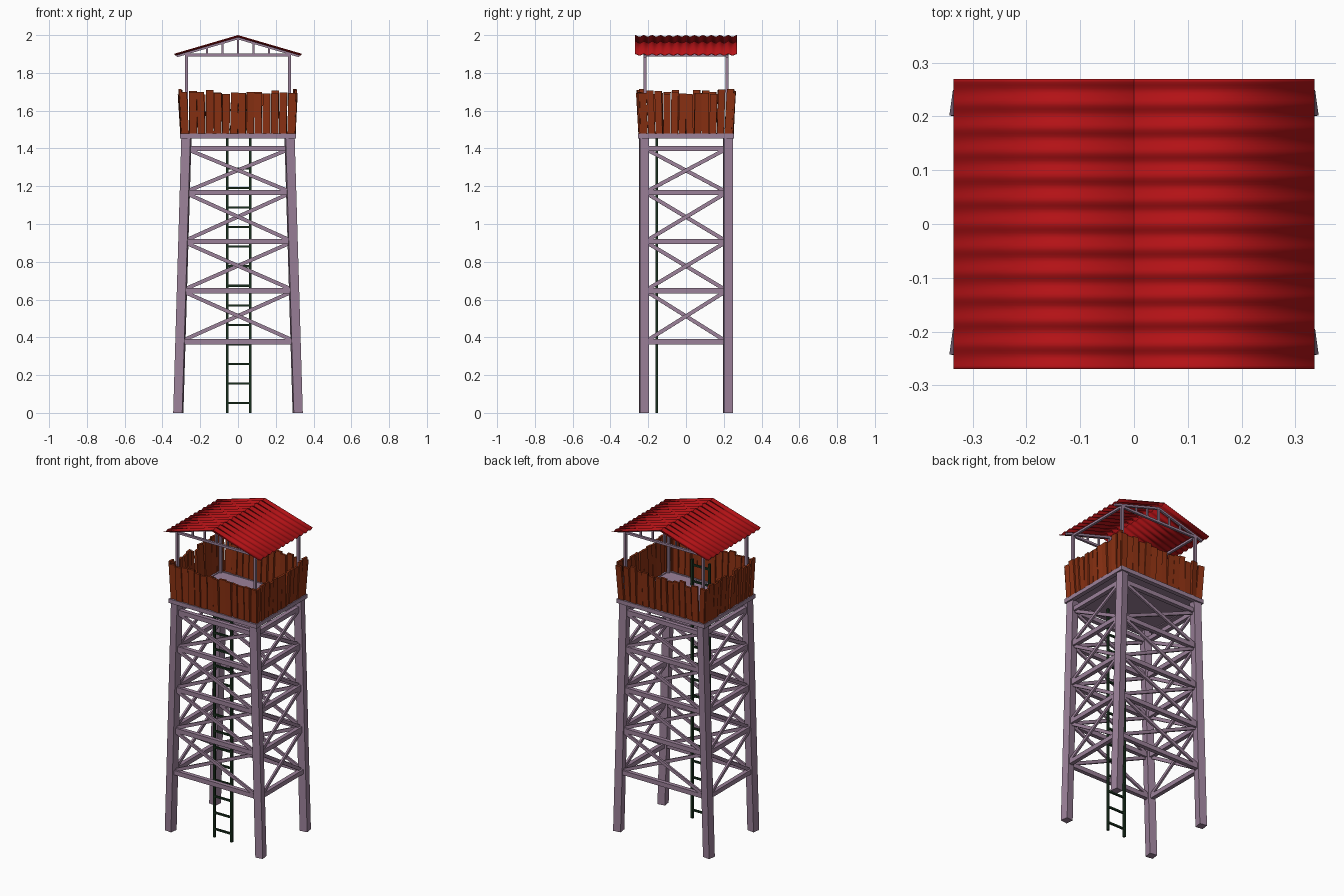
import bpy, bmesh, math, random
from mathutils import Vector as V

if "Cube" in bpy.data.objects:
    bpy.data.objects.remove(bpy.data.objects["Cube"])

random.seed(4)


def material(name, rgb):
    m = bpy.data.materials.new(name)
    m.diffuse_color = (*rgb, 1)
    m.use_nodes = True
    m.node_tree.nodes["Principled BSDF"].inputs["Base Color"].default_value = m.diffuse_color
    return m


TIMBER = material("timber", (0.33, 0.22, 0.32))
PLANK = material("plank", (0.25, 0.03, 0.006))
RED = material("red_sheet", (0.45, 0.006, 0.008))
IRON = material("dark_iron", (0.01, 0.03, 0.013))


def prism(bm, a, b, u, v):
    """Box from a to b with half-width vectors u and v."""
    a, b, u, v = V(a), V(b), V(u), V(v)
    r = [[bm.verts.new(p + s * u + t * v) for s, t in ((-1, -1), (1, -1), (1, 1), (-1, 1))]
         for p in (a, b)]
    bm.faces.new(r[0])
    bm.faces.new(r[1])
    for i in range(4):
        j = (i + 1) % 4
        bm.faces.new((r[0][i], r[0][j], r[1][j], r[1][i]))


def bar(bm, a, b, n, w, t):
    """Square-ended bar in the plane with normal n: width w in plane, thickness t."""
    a, b, n = V(a), V(b), V(n).normalized()
    prism(bm, a, b, (b - a).cross(n).normalized() * w / 2, n * t / 2)


def finish(bm, name, mat):
    bmesh.ops.recalc_face_normals(bm, faces=bm.faces)
    me = bpy.data.meshes.new(name)
    bm.to_mesh(me)
    bm.free()
    me.materials.append(mat)
    ob = bpy.data.objects.new(name, me)
    bpy.context.collection.objects.link(ob)
    return ob


LEG_Y = 0.222


def leg_x(z):
    return 0.316 - 0.0295 * z


# Four legs, leaning inwards along x and slightly twisted
for sx, side in ((-1, "left"), (1, "right")):
    for sy, end in ((-1, "front"), (1, "back")):
        bm = bmesh.new()
        c, s = 0.024 * math.cos(0.14), 0.024 * math.sin(0.14) * sx
        prism(bm, (sx * leg_x(0), sy * LEG_Y, 0), (sx * leg_x(1.46), sy * LEG_Y, 1.46),
              (c, s, 0), (-s, c, 0))
        finish(bm, f"{end}_{side}_leg", TIMBER)

# Horizontal rails and crossed braces on each face
levels = [0.377, 0.647, 0.907, 1.167, 1.40]
rails, braces = bmesh.new(), bmesh.new()
for s in (-1, 1):
    for z in levels:
        x = leg_x(z)
        bar(rails, (-x, s * LEG_Y, z), (x, s * LEG_Y, z), (0, 1, 0), 0.028, 0.026)
        bar(rails, (s * x, -LEG_Y, z), (s * x, LEG_Y, z), (1, 0, 0), 0.028, 0.026)
    for z0, z1 in zip(levels, levels[1:]):
        z0, z1 = z0 + 0.01, z1 - 0.01
        x0, x1 = leg_x(z0), leg_x(z1)
        for d in (-1, 1):
            off = 0.006 * d
            bar(braces, (-d * (x0 - 0.02), s * LEG_Y + off, z0),
                (d * (x1 - 0.02), s * LEG_Y + off, z1), (0, 1, 0), 0.02, 0.012)
            bar(braces, (s * x0 + off, -d * 0.2, z0),
                (s * x1 + off, d * 0.2, z1), (1, 0, 0.03), 0.02, 0.012)
finish(rails, "horizontal_rails", TIMBER)
finish(braces, "cross_braces", TIMBER)

# Platform: floor slab with edge beams
bm = bmesh.new()
prism(bm, (0, 0, 1.46), (0, 0, 1.474), (0.29, 0, 0), (0, 0.24, 0))
finish(bm, "platform_floor", TIMBER)
bm = bmesh.new()
for s in (-1, 1):
    bar(bm, (-0.307, s * 0.241, 1.466), (0.307, s * 0.241, 1.466), (0, 1, 0), 0.026, 0.028)
    bar(bm, (s * 0.293, -0.254, 1.466), (s * 0.293, 0.254, 1.466), (1, 0, 0), 0.025, 0.027)
finish(bm, "platform_edge_beams", TIMBER)

# Parapet of uneven planks, flaring outwards a little
def plank_row(name, centre, along, out, half, count):
    bm = bmesh.new()
    along, out, centre = V(along), V(out), V(centre)
    step = 2 * half / count
    for i in range(count):
        t = -half + step * (i + 0.5)
        edge = t / half
        top = random.uniform(1.685, 1.71) + 0.012 * abs(edge) ** 8
        a = centre + along * t + out * random.uniform(-0.004, 0.003) + V((0, 0, 1.474))
        b = a + along * (0.012 * edge ** 3 + random.uniform(-0.005, 0.005)) \
            + out * random.uniform(0.003, 0.014)
        b.z = top
        yaw = random.uniform(-0.2, 0.2)
        u = along * math.cos(yaw) + out * math.sin(yaw)
        v = out * math.cos(yaw) - along * math.sin(yaw)
        prism(bm, a, b, u * step * 0.46, v * 0.007)
    finish(bm, name, PLANK)


plank_row("front_planks", (0, -0.24, 0), (1, 0, 0), (0, -1, 0), 0.302, 14)
plank_row("back_planks", (0, 0.24, 0), (1, 0, 0), (0, 1, 0), 0.302, 14)
plank_row("left_planks", (-0.295, 0, 0), (0, 1, 0), (-1, 0, 0), 0.243, 12)
plank_row("right_planks", (0.295, 0, 0), (0, 1, 0), (1, 0, 0), 0.243, 12)

# Roof posts, trusses and side plates
posts, truss = bmesh.new(), bmesh.new()
for sy in (-1, 1):
    y = sy * 0.217
    bar(truss, (-0.275, y, 1.895), (0.275, y, 1.895), (0, 1, 0), 0.014, 0.014)
    bar(truss, (0, y, 1.895), (0, y, 1.985), (0, 1, 0), 0.012, 0.012)
    for sx in (-1, 1):
        prism(posts, (sx * 0.273, y, 1.47), (sx * 0.273, y, 1.902), (0.008, 0, 0), (0, 0.008, 0))
        bar(truss, (sx * 0.325, y, 1.889), (0, y, 1.984), (0, 1, 0), 0.013, 0.014)
        for x in (0.082, 0.165):
            bar(truss, (sx * x, y, 1.895), (sx * x, y, 1.984 - 0.292 * x), (0, 1, 0), 0.01, 0.01)
for sx in (-1, 1):
    bar(truss, (sx * 0.273, -0.217, 1.895), (sx * 0.273, 0.217, 1.895), (1, 0, 0), 0.014, 0.014)
finish(posts, "roof_posts", TIMBER)
finish(truss, "roof_trusses", TIMBER)

# Corrugated gable roof
WAVES, SEG = 12, 8
for sx, side in ((-1, "left"), (1, "right")):
    bm = bmesh.new()
    rows = []
    for i in range(WAVES * SEG + 1):
        y = -0.269 + 0.538 * i / (WAVES * SEG)
        dz = -0.004 + 0.004 * math.cos(2 * math.pi * i / SEG)
        rows.append([bm.verts.new((x, y, z + dz))
                     for x, z in ((0, 2.0), (sx * 0.335, 1.902))])
    for p, q in zip(rows, rows[1:]):
        bm.faces.new((p[0], q[0], q[1], p[1]) if sx < 0 else (p[0], p[1], q[1], q[0]))
    for f in bm.faces:
        f.smooth = True
    ob = finish(bm, f"{side}_roof_sheet", RED)
    # thicken the sheet downwards
    if ob.data.polygons[0].normal.z < 0:
        ob.data.flip_normals()
    mod = ob.modifiers.new("thickness", "SOLIDIFY")
    mod.thickness, mod.offset = 0.003, -1

# Ladder behind the front face
bm = bmesh.new()
for s in (-1, 1):
    prism(bm, (0.004 + s * 0.06, -0.155, 0), (0.004 + s * 0.06, -0.155, 1.64),
          (0.007, 0, 0), (0, 0.007, 0))
for k in range(16):
    z = 0.052 + 0.1035 * k
    bar(bm, (-0.056, -0.155, z), (0.064, -0.155, z), (0, 1, 0), 0.011, 0.011)
finish(bm, "ladder", IRON)
